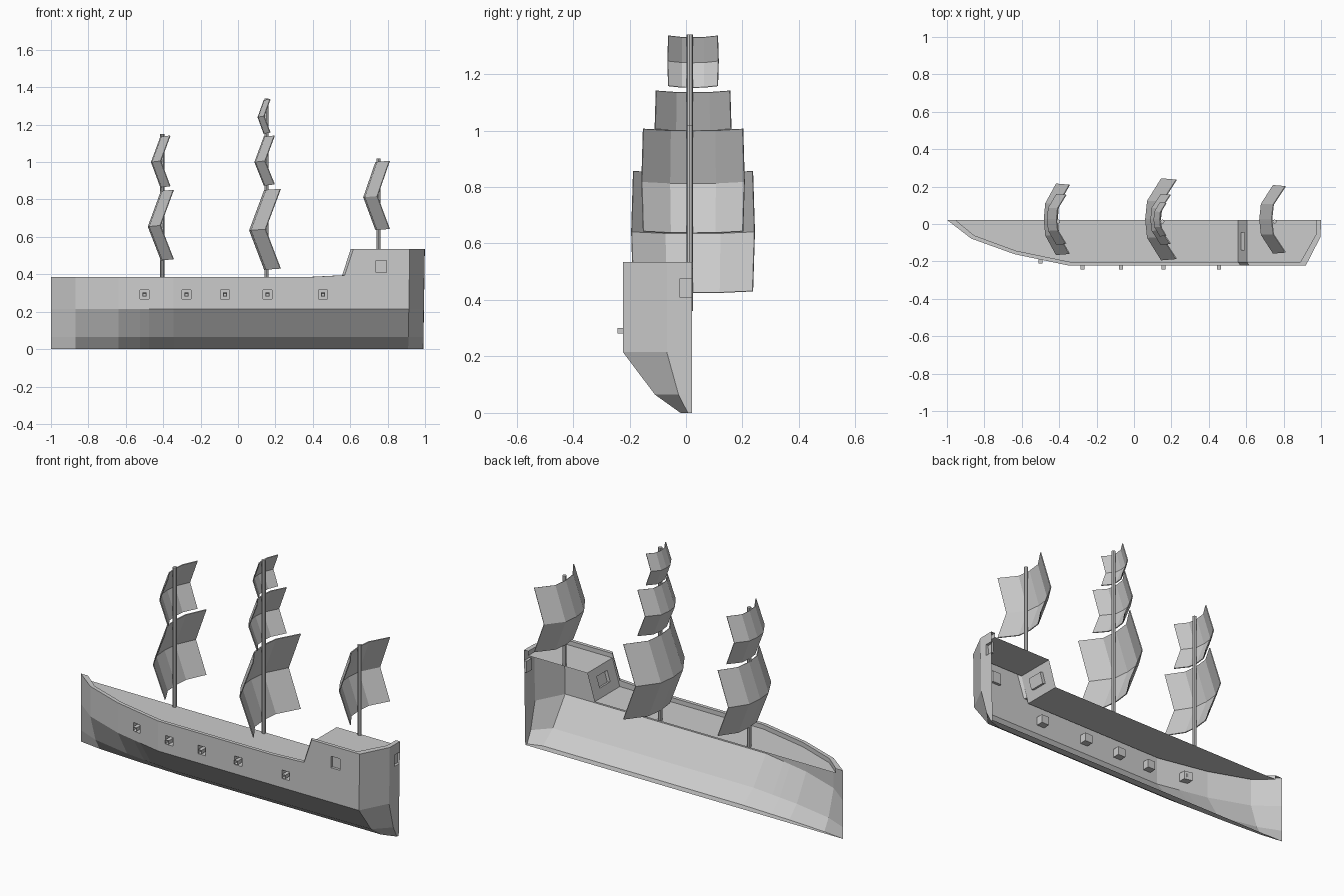
import bpy, bmesh
from mathutils import Vector

if "Cube" in bpy.data.objects:
    bpy.data.objects.remove(bpy.data.objects["Cube"])

CY = 0.022  # centreline: the hull is a half model, open on its back side


def lerp(x, table, col=1):
    for a, b in zip(table, table[1:]):
        if x <= b[0]:
            t = (x - a[0]) / (b[0] - a[0])
            return a[col] + t * (b[col] - a[col])
    return table[-1][col]


def make(name, polys):
    bm = bmesh.new()
    for poly in polys:
        pts = []
        for p in poly:
            if all((Vector(p) - Vector(q)).length > 1e-4 for q in pts):
                pts.append(p)
        if len(pts) > 2:
            bm.faces.new([bm.verts.new(p) for p in pts])
    bmesh.ops.remove_doubles(bm, verts=bm.verts, dist=5e-5)
    bmesh.ops.recalc_face_normals(bm, faces=bm.faces)
    me = bpy.data.meshes.new(name)
    bm.to_mesh(me)
    bm.free()
    ob = bpy.data.objects.new(name, me)
    bpy.context.collection.objects.link(ob)
    return ob


def recess(quad, push):
    """Side walls and floor of a pocket in place of a quad."""
    back = [tuple(Vector(p) + Vector(push)) for p in quad]
    out = [back]
    for k in range(4):
        n = (k + 1) % 4
        out.append([quad[k], quad[n], back[n], back[k]])
    return out


# plan outline: x, half beam, inner rim x, inner rim half beam
PLAN = [(-1, 0, -.955, 0), (-.87, .1, -.855, .083), (-.64, .183, -.63, .165),
        (-.345, .245, -.34, .225), (.91, .245, .89, .225),
        (.99, .09, .972, .08), (.991, 0, .973, 0)]
RIM = [(-1, .385), (.37, .385), (.57, .395), (.617, .535), (1, .535)]
DECK = [(-1, .36), (.57, .36), (.617, .51), (1, .51)]
LEVELS = [(0, 0), (0, .17), (.065, .54), (.215, 1), (.267, 1), (.315, 1),
          (.41, 1), (.475, 1), (.535, 1)]
PORTS = [-.5, -.275, -.07, .157, .455]
PH = .024

stations = [p[0] for p in PLAN] + [r[0] for r in RIM[1:-1]]
stations += [p + s * PH for p in PORTS for s in (-1, 1)]
stations += [.585, .604, .738, .795, .9905]
stations.sort()


def hull_pt(x, level):
    z, frac = level
    z = min(z, lerp(x, RIM))
    return (x + (.015 * z if x > .8 else 0), CY - frac * lerp(x, PLAN), z)


# hull shell with gun ports and windows pushed inward
hull = []
for a, b in zip(stations, stations[1:]):
    m = (a + b) / 2
    for j in range(len(LEVELS) - 1):
        lo, hi = LEVELS[j], LEVELS[j + 1]
        quad = [hull_pt(a, lo), hull_pt(b, lo), hull_pt(b, hi), hull_pt(a, hi)]
        if j == 4 and min(abs(m - p) for p in PORTS) < .001:
            hull += recess(quad, (0, .04, 0))
        elif j == 6 and .738 < m < .795:
            hull += recess(quad, (0, .015, 0))
        elif j == 6 and m > .9905:
            hull += recess(quad, (-.015, 0, 0))
        else:
            hull.append(quad)
make("hull", hull)


# bulwark rim and inner wall
def rim_pts(x):
    xi, bi = lerp(x, PLAN, 2), lerp(x, PLAN, 3)
    return [hull_pt(x, LEVELS[-1]), (xi, CY - bi, lerp(x, RIM)),
            (xi, CY - bi, lerp(x, DECK))]


bulwark = []
for a, b in zip(stations, stations[1:]):
    A, B = rim_pts(a), rim_pts(b)
    for k in range(2):
        bulwark.append([A[k], B[k], B[k + 1], A[k + 1]])
make("bulwark", bulwark)

# main deck, sloped cabin bulkhead with window, raised stern deck
COLS = [0, .067, .16, 1]
deck = []


def deck_pt(x, w):
    return (lerp(x, PLAN, 2), CY - min(w, lerp(x, PLAN, 3)), lerp(x, DECK))


for a, b in zip(stations, stations[1:]):
    for j in range(3):
        quad = [deck_pt(a, COLS[j]), deck_pt(b, COLS[j]),
                deck_pt(b, COLS[j + 1]), deck_pt(a, COLS[j + 1])]
        if j == 1 and .585 < (a + b) / 2 < .604:
            deck += recess(quad, (.018, 0, -.006))
        else:
            deck.append(quad)
make("deck", deck)

# cannons: square barrels with a hollow muzzle
for n, px in enumerate(PORTS):
    y = CY - lerp(px, PLAN)
    bm = bmesh.new()
    bmesh.ops.create_cube(bm, size=1)
    bmesh.ops.scale(bm, vec=(.021, .06, .021), verts=bm.verts)
    bm.normal_update()
    muzzle = [f for f in bm.faces if f.normal.y < -.9]
    bmesh.ops.inset_region(bm, faces=muzzle, thickness=.004)
    bmesh.ops.translate(bm, vec=(0, .02, 0), verts=muzzle[0].verts)
    me = bpy.data.meshes.new("cannon")
    bm.to_mesh(me)
    bm.free()
    ob = bpy.data.objects.new(f"cannon_{n + 1}", me)
    ob.location = (px, y + .01, .291)
    bpy.context.collection.objects.link(ob)

# masts
for name, x, top in (("fore_mast", -.405, 1.15), ("main_mast", .152, 1.34),
                     ("stern_mast", .752, 1.02)):
    base = lerp(x, DECK)
    bpy.ops.mesh.primitive_cylinder_add(vertices=8, radius=.011, depth=top - base,
                                        location=(x, .013, (top + base) / 2))
    bpy.context.object.name = name


# sails: bent grids, three panels wide and two high
def sail(name, apex, bulge, curve, zs, half):
    rows = []
    for z, dx, w in zip(zs, (bulge, 0, bulge), (.97, 1, .97)):
        rows.append([(apex + dx + curve * c, .025 + t * half * w, z + .006 * c)
                     for t, c in ((-1, 1), (-.45, .12), (0, 0), (.45, .12), (1, 1))])
    ob = make(name, [[r[i], r[i + 1], s[i + 1], s[i]]
                     for r, s in zip(rows, rows[1:]) for i in range(4)])
    mod = ob.modifiers.new("thickness", "SOLIDIFY")
    mod.thickness = .005
    mod.offset = 0


sail("fore_lower_sail", -.48, .07, .065, (.475, .655, .845), .19)
sail("fore_upper_sail", -.463, .05, .05, (.865, 1.0, 1.135), .135)
sail("main_lower_sail", .062, .08, .085, (.425, .635, .85), .218)
sail("main_upper_sail", .09, .05, .055, (.875, 1.0, 1.135), .135)
sail("main_top_sail", .107, .032, .033, (1.152, 1.24, 1.33), .09)
sail("stern_sail", .672, .065, .073, (.637, .812, 1.0), .182)
